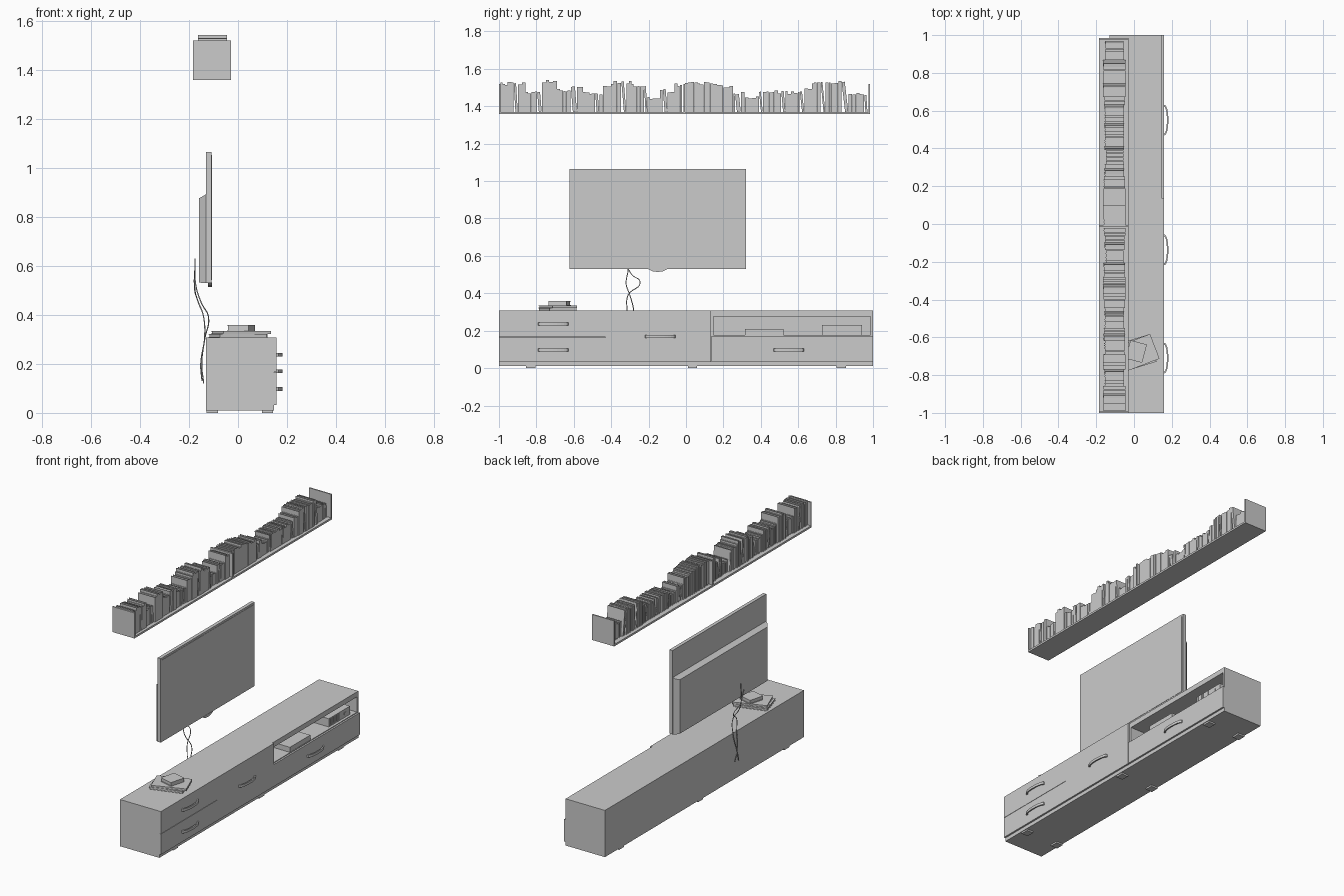
import bpy, bmesh, math, random
from mathutils import Matrix, Vector

if "Cube" in bpy.data.objects:
    bpy.data.objects.remove(bpy.data.objects["Cube"])

random.seed(4)


def finish(name, bm):
    bmesh.ops.recalc_face_normals(bm, faces=bm.faces)
    me = bpy.data.meshes.new(name)
    bm.to_mesh(me)
    bm.free()
    ob = bpy.data.objects.new(name, me)
    bpy.context.collection.objects.link(ob)
    return ob


def add_box(bm, x, y, z, mat=Matrix()):
    size = Matrix.Diagonal((x[1] - x[0], y[1] - y[0], z[1] - z[0], 1))
    mid = Matrix.Translation((sum(x) / 2, sum(y) / 2, sum(z) / 2))
    bmesh.ops.create_cube(bm, size=1, matrix=mat @ mid @ size)


def box(name, x, y, z):
    bm = bmesh.new()
    add_box(bm, x, y, z)
    return finish(name, bm)


def loft(name, a, b):
    """Solid between two matching loops of points."""
    bm = bmesh.new()
    va, vb = [[bm.verts.new(p) for p in loop] for loop in (a, b)]
    bm.faces.new(va)
    bm.faces.new(vb)
    n = len(a)
    for i in range(n):
        j = (i + 1) % n
        bm.faces.new((va[i], va[j], vb[j], vb[i]))
    return finish(name, bm)


def book(name, depth, thick, height, mat):
    """Hard cover with inset pages; origin at a bottom corner, spine at +x."""
    c = min(0.002, thick * 0.18)
    d = depth / 2
    bm = bmesh.new()
    add_box(bm, (-d, d), (0, c), (0, height), mat)
    add_box(bm, (-d, d), (thick - c, thick), (0, height), mat)
    add_box(bm, (d - c, d), (c, thick - c), (0, height), mat)
    add_box(bm, (-d + .003, d - c), (c, thick - c), (.003, height - .004), mat)
    return finish(name, bm)


# Cabinet carcass with the open compartment cut in
body = box("cabinet_body", (-.13, .147), (-1, 1), (.01, .307))
cutter = box("compartment_cutter", (-.11, .3), (.147, .986), (.178, .275))
mod = body.modifiers.new("compartment", 'BOOLEAN')
mod.object = cutter
mod.solver = 'EXACT'
bpy.context.view_layer.objects.active = body
bpy.ops.object.modifier_apply(modifier=mod.name)
bpy.data.objects.remove(cutter)

# Drawer and door fronts
for name, y, z in (("lower_left_drawer", (-1, -.4315), (.033, .164)),
                   ("upper_left_drawer", (-1, -.4315), (.166, .307)),
                   ("middle_door", (-.4305, .134), (.033, .307)),
                   ("right_drawer", (.136, 1), (.033, .173))):
    box(name, (.147, .158), y, z)

# Bowed handles
for i, (y, z) in enumerate(((-.71, .237), (-.71, .098), (-.137, .17), (.55, .098))):
    outer = [(.157 + .025 * math.sin(math.pi * k / 12) ** .8, y - .082 * math.cos(math.pi * k / 12))
             for k in range(13)]
    inner = [(.157 + .017 * math.sin(math.pi * k / 12) ** .8, y - .072 * math.cos(math.pi * k / 12))
             for k in range(12, -1, -1)]
    ring = outer + inner
    loft(f"handle_{i + 1}", [(p[0], p[1], z - .008) for p in ring],
         [(p[0], p[1], z + .008) for p in ring])

# Feet
for i, y in enumerate((-.83, .035, .83)):
    for side, x in (("back", -.105), ("front", .12)):
        box(f"{side}_foot_{i + 1}", (x - .023, x + .023), (y - .025, y + .025), (0, .01))

# Devices in the compartment
box("media_player", (.025, .145), (.315, .52), (.178, .21))
box("receiver", (.01, .13), (.727, .94), (.178, .23))
for i in range(7):
    y = .735 + i * .015
    box(f"receiver_vent_{i + 1}", (.13, .132), (y, y + .009), (.186, .226))
box("receiver_knob", (.13, .134), (.88, .9), (.195, .212))

# Books lying on the cabinet
for i, (cx, cy, z, d, w, h, a) in enumerate(((.0, -.687, .307, .205, .15, .014, 17),
                                             (.012, -.685, .321, .21, .14, .014, 21),
                                             (.012, -.675, .335, .09, .1, .024, -15))):
    m = (Matrix.Translation((cx, cy, z)) @ Matrix.Rotation(math.radians(a), 4, 'Z')
         @ Matrix.Translation((0, -w / 2, h)) @ Matrix.Rotation(math.radians(-90), 4, 'X'))
    # laid flat: thickness goes down, height goes along y
    book(f"flat_book_{i + 1}", d, h, w, m)

# Television: front panel, screen, rear housing, sensor lip
box("tv_panel", (-.13, -.108), (-.622, .32), (.53, 1.064))
box("tv_screen", (-.108, -.106), (-.61, .308), (.542, 1.052))
mid = -.151
profile = ((-.13, .53, .468), (-.145, .53, .462), (-.16, .532, .44), (-.16, .875, .44),
           (-.145, .883, .462), (-.13, .892, .468))
loft("tv_rear_housing", [(x, mid - h, z) for x, z, h in profile],
     [(x, mid + h, z) for x, z, h in profile])
lip = ((-.055, .532), (-.03, .518), (0, .514), (.03, .518), (.055, .532))
loft("tv_sensor_lip", [(-.122, mid + y, z) for y, z in lip],
     [(-.106, mid + y, z) for y, z in lip])

# Hanging cables
cables = (((-.176, -.30, .63), (-.172, -.31, .52), (-.15, -.32, .45), (-.12, -.30, .39),
           (-.136, -.28, .3), (-.148, -.30, .2), (-.14, -.33, .12)),
          ((-.178, -.33, .58), (-.176, -.29, .5), (-.165, -.245, .46), (-.14, -.31, .39),
           (-.136, -.315, .31), (-.152, -.30, .2), (-.147, -.28, .13)))
for i, pts in enumerate(cables):
    cu = bpy.data.curves.new(f"cable_{i + 1}", 'CURVE')
    cu.dimensions = '3D'
    cu.bevel_depth = .0025
    cu.bevel_resolution = 1
    cu.resolution_u = 6
    cu.use_fill_caps = True
    sp = cu.splines.new('BEZIER')
    sp.bezier_points.add(len(pts) - 1)
    for bp, p in zip(sp.bezier_points, pts):
        bp.co = p
        bp.handle_left_type = bp.handle_right_type = 'AUTO'
    bpy.context.collection.objects.link(bpy.data.objects.new(cu.name, cu))

# Wall shelf: two bays with end panels
SX = (-.184, -.028)
box("shelf_board", SX, (-1, .984), (1.358, 1.37))
for name, y in (("shelf_left_end", -1), ("shelf_divider", -.014), ("shelf_right_end", .976)):
    box(name, SX, (y, y + .008), (1.37, 1.52))

# Shelf books: (run end along y, top height), tall runs are deeper
skyline = ((-.985, 1.535), (-.86, 1.525), (-.78, 1.475), (-.70, 1.537), (-.62, 1.49), (-.56, 1.51),
           (-.45, 1.475), (-.42, 1.505), (-.29, 1.53), (-.22, 1.515), (-.14, 1.45), (-.07, 1.485),
           (.02, 1.52), (.17, 1.525), (.24, 1.51), (.30, 1.475), (.375, 1.45), (.53, 1.48),
           (.61, 1.475), (.67, 1.50), (.835, 1.53), (.93, 1.47), (.962, 1.46), (1, 1.54))
n = 0
for start, end in ((-.991, -.0145), (-.0055, .9755)):
    y, since = start, 0
    while True:
        top = next(t for e, t in skyline if y < e)
        h = top - 1.37 + random.uniform(-.012, .006)
        w = random.uniform(.009, .022)
        depth = .095 + .025 * min(1, max(0, (top - 1.45) / .08))
        lean = math.radians(random.uniform(3, 7)) if since > 4 and random.random() < .35 else 0
        step = h * math.sin(lean) + w * math.cos(lean)
        if y + step > end:
            break
        m = (Matrix.Translation((-.104, y + h * math.sin(lean), 1.37))
             @ Matrix.Rotation(lean, 4, 'X'))
        n += 1
        book(f"shelf_book_{n}", depth, w, h, m)
        y += step + .0006
        since = 0 if lean else since + 1
